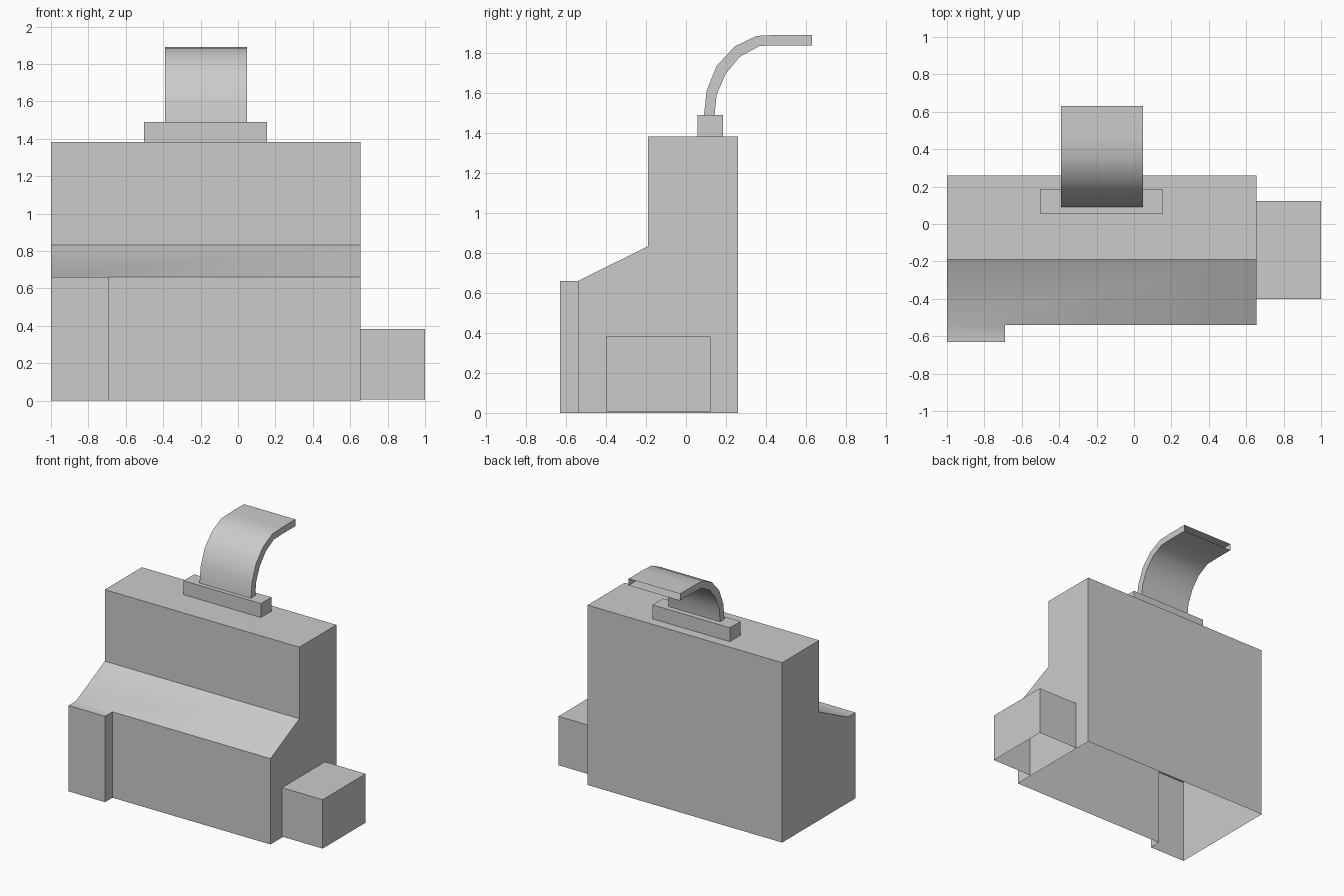
import bpy, bmesh, math

if "Cube" in bpy.data.objects:
    bpy.data.objects.remove(bpy.data.objects["Cube"], do_unlink=True)

grey = bpy.data.materials.new("plain grey")
grey.use_nodes = True
grey.diffuse_color = (0.6, 0.6, 0.6, 1)
grey.node_tree.nodes["Principled BSDF"].inputs["Base Color"].default_value = (0.6, 0.6, 0.6, 1)


def build(name, faces):
    """Weld a list of point-list faces into one smooth-by-angle shell."""
    bm = bmesh.new()
    for points in faces:
        bm.faces.new([bm.verts.new(p) for p in points])
    bmesh.ops.remove_doubles(bm, verts=bm.verts[:], dist=0.0005)
    bmesh.ops.recalc_face_normals(bm, faces=bm.faces[:])
    mesh = bpy.data.meshes.new(name)
    bm.to_mesh(mesh)
    bm.free()
    mesh.materials.append(grey)
    obj = bpy.data.objects.new(name, mesh)
    bpy.context.collection.objects.link(obj)
    bpy.ops.object.select_all(action='DESELECT')
    bpy.context.view_layer.objects.active = obj
    obj.select_set(True)
    bpy.ops.object.shade_smooth_by_angle(angle=math.radians(30))
    return obj


def at(x, profile):
    return [(x, y, z) for y, z in profile]


def strip(x0, x1, profile):
    """Quads joining a (y, z) profile across x."""
    return [at(x0, (a, b)) + at(x1, (b, a)) for a, b in zip(profile, profile[1:])]


def open_box(name, x0, x1, y0, y1, z0, z1):
    """Box shell without a bottom."""
    side = [(y0, z0), (y0, z1), (y1, z1), (y1, z0)]
    return build(name, strip(x0, x1, side) + [at(x0, side), at(x1, side)])


# Body: open-bottomed shell with a stepped, sloping front and a corner pillar
left, right, pillar = -1.0, 0.655, -0.69
back, step, front, nose = 0.26, -0.19, -0.54, -0.63
top, shelf, ledge = 1.383, 0.833, 0.66
upper = [(back, 0), (back, top), (step, top), (step, shelf)]
wall = [(front, ledge), (front, 0)]
bump = [(front, ledge), (nose, ledge), (nose, 0)]
slope = [(left, step, shelf), (right, step, shelf), (right, front, ledge),
         (pillar, front, ledge), (left, front, ledge)]
body_faces = strip(left, right, upper) + [slope]
body_faces += strip(pillar, right, wall) + strip(left, pillar, bump)
body_faces += [at(pillar, bump + [(front, 0)]),
               at(left, upper + bump), at(right, upper + wall)]
build("body", body_faces)

# Side box and the mounting block on top
open_box("side_box", right, 1.0, -0.4, 0.122, 0.007, 0.383)
open_box("top_block", -0.503, 0.155, 0.057, 0.185, top, 1.49)

# Curved spout: hollow band with open ends
outer = [(0.09, 1.49), (0.103, 1.61), (0.153, 1.735), (0.243, 1.832),
         (0.353, 1.885), (0.46, 1.89), (0.63, 1.89)]
inner = [(0.143, 1.49), (0.153, 1.59), (0.198, 1.695), (0.268, 1.78),
         (0.368, 1.835), (0.475, 1.838), (0.63, 1.838)]
x0, x1 = -0.39, 0.047
spout_faces = strip(x0, x1, outer) + strip(x0, x1, inner)
for x in (x0, x1):
    spout_faces += [at(x, (outer[i], outer[i + 1], inner[i + 1], inner[i]))
                    for i in range(len(outer) - 1)]
build("spout", spout_faces)
